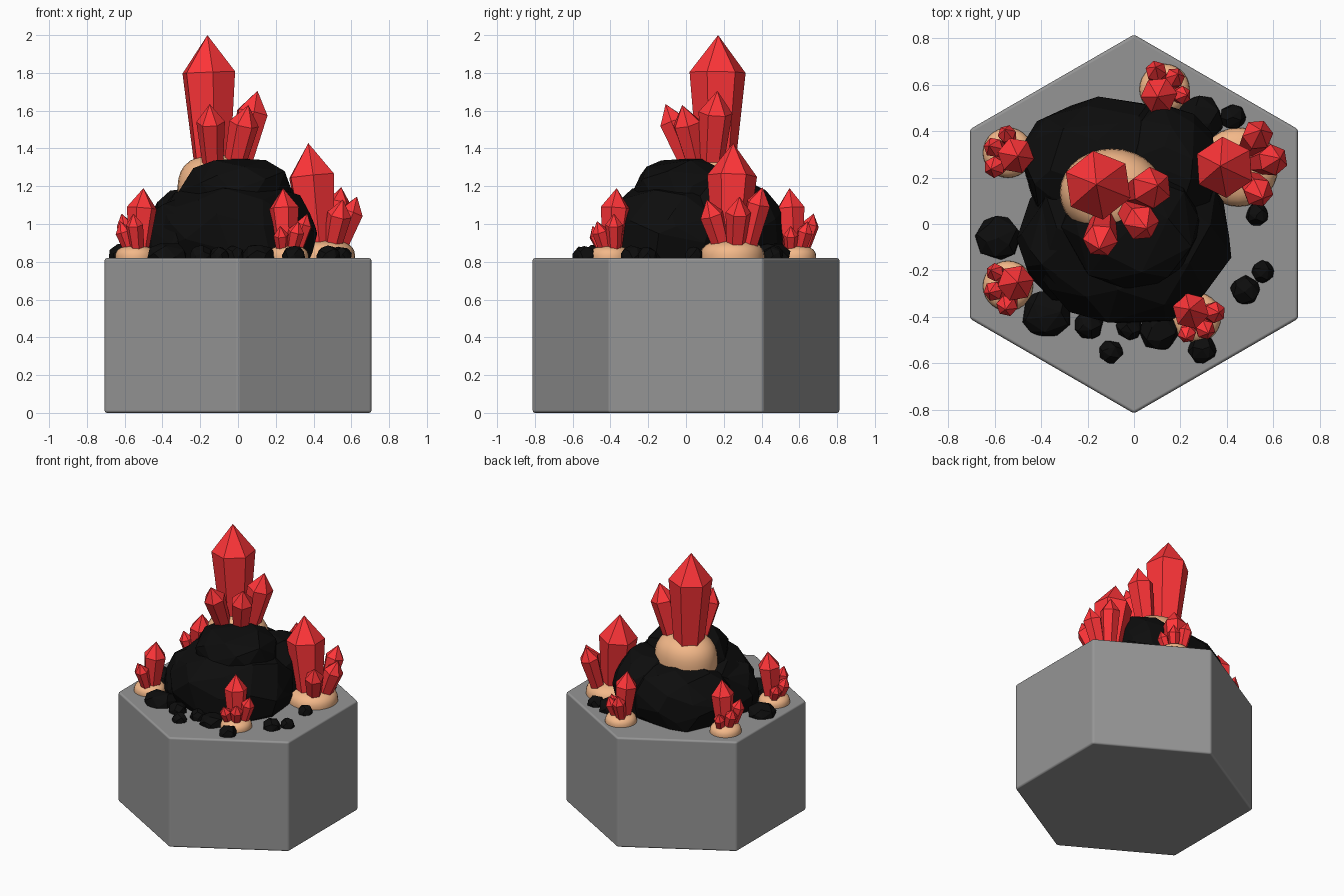
import bpy, bmesh, random
from math import sin, cos, pi, sqrt, radians
from mathutils import Vector

if "Cube" in bpy.data.objects:
    bpy.data.objects.remove(bpy.data.objects["Cube"])

random.seed(4)
TOP = 0.82


def material(name, rgb):
    m = bpy.data.materials.new(name)
    m.diffuse_color = (*rgb, 1)
    m.use_nodes = True
    m.node_tree.nodes["Principled BSDF"].inputs["Base Color"].default_value = m.diffuse_color
    return m


RED = material("red_crystal", (1.0, 0.035, 0.04))
BLACK = material("black_rock", (0.004, 0.004, 0.004))
TAN = material("tan_stone", (0.9, 0.48, 0.25))
GREY = material("grey_stone", (0.3, 0.3, 0.3))


def add(name, bm, mat, smooth=False):
    bmesh.ops.recalc_face_normals(bm, faces=bm.faces)
    for f in bm.faces:
        f.smooth = smooth
    me = bpy.data.meshes.new(name)
    bm.to_mesh(me)
    bm.free()
    ob = bpy.data.objects.new(name, me)
    bpy.context.collection.objects.link(ob)
    me.materials.append(mat)
    return ob


def superellipsoid(d, size, p):
    """Point in direction d on a body that is round in plan and boxy in profile."""
    k = (sqrt(d.x ** 2 + d.y ** 2) ** p + abs(d.z) ** p) ** (-1 / p)
    return Vector((d.x * size[0], d.y * size[1], d.z * size[2])) * k


def rock(name, center, size, n=46, p=2.5):
    """Faceted boulder: convex hull of jittered points on a rounded block."""
    bm = bmesh.new()
    turn = random.uniform(0, 6)
    for i in range(n):
        z = 1 - (2 * i + 1) / n
        a = i * 2.39996 + turn + random.uniform(-0.25, 0.25)
        z = max(-1, min(1, z + random.uniform(-0.06, 0.06)))
        r = sqrt(1 - z * z)
        co = superellipsoid(Vector((r * cos(a), r * sin(a), z)), size, p)
        bm.verts.new(Vector(center) + co * random.uniform(0.95, 1.03))
    bmesh.ops.convex_hull(bm, input=bm.verts)
    loose = [v for v in bm.verts if not v.link_faces]
    bmesh.ops.delete(bm, geom=loose, context='VERTS')
    # merge near-coplanar triangles into broad facets
    bmesh.ops.dissolve_limit(bm, angle_limit=radians(9), verts=bm.verts, edges=bm.edges)
    return add(name, bm, BLACK)


def dome(name, center, size, p=2.4):
    """Smooth rounded stone the crystals grow from."""
    bm = bmesh.new()
    bmesh.ops.create_uvsphere(bm, u_segments=28, v_segments=18, radius=1)
    for v in bm.verts:
        v.co = Vector(center) + superellipsoid(v.co.normalized(), size, p)
    return add(name, bm, TAN, True)


def crystal(name, base, tip, r, spin=0.2):
    """Six-sided shaft widening upwards, closed by a pyramid point."""
    base, tip = Vector(base), Vector(tip)
    axis = tip - base
    rot = axis.to_track_quat('Z', 'Y')
    h = axis.length
    bm = bmesh.new()

    def ring(rad, z):
        return [bm.verts.new(base + rot @ Vector((rad * cos(spin + i * pi / 3),
                rad * sin(spin + i * pi / 3), z))) for i in range(6)]
    low, high = ring(r * 0.66, 0), ring(r, h - 1.32 * r)
    apex = bm.verts.new(tip)
    bm.faces.new(low)
    for i in range(6):
        j = (i + 1) % 6
        bm.faces.new((low[i], low[j], high[j], high[i]))
        bm.faces.new((high[i], high[j], apex))
    return add(name, bm, RED)


# hexagonal pedestal with softened edges
bm = bmesh.new()
rings = [[bm.verts.new((0.816 * sin(i * pi / 3), 0.816 * cos(i * pi / 3), z))
          for i in range(6)] for z in (0, TOP)]
for r in rings:
    bm.faces.new(r)
for i in range(6):
    j = (i + 1) % 6
    bm.faces.new((rings[0][i], rings[0][j], rings[1][j], rings[1][i]))
pedestal = add("hexagonal_base", bm, GREY, True)
bev = pedestal.modifiers.new("soft_edges", 'BEVEL')
bev.width, bev.segments, bev.harden_normals = 0.014, 3, True

# rock mound
rock("mound_front", (-0.02, -0.03, 0.93), (0.45, 0.41, 0.29), 60)
rock("mound_left", (-0.27, -0.06, 0.90), (0.23, 0.28, 0.25), 50)
rock("mound_back", (-0.12, 0.24, 0.94), (0.38, 0.31, 0.27), 60)
rock("mound_back_right", (0.14, 0.23, 0.97), (0.24, 0.29, 0.27), 50)
rock("mound_top", (-0.01, -0.01, 1.14), (0.30, 0.275, 0.215), 46, 2.8)

# loose stones: x, y, radius
for i, (x, y, r) in enumerate([
        (-0.585, -0.06, 0.10), (-0.375, -0.385, 0.11), (-0.195, -0.435, 0.065),
        (-0.10, -0.55, 0.053), (-0.02, -0.44, 0.06), (0.11, -0.46, 0.09),
        (0.295, -0.54, 0.063), (0.48, -0.285, 0.065), (0.555, -0.205, 0.05),
        (0.53, 0.04, 0.05), (0.285, 0.45, 0.105), (0.425, 0.46, 0.058)]):
    rock(f"loose_stone_{i + 1}", (x, y, TOP + 0.005), (r, r, 0.035 + 0.4 * r), 24)

# summit cluster
dome("summit_stone", (-0.095, 0.135, 1.17), (0.225, 0.19, 0.195), 2.8)
for i, (b, t, r) in enumerate([
        ((-0.135, 0.16, 1.28), (-0.162, 0.17, 2.0), 0.150),
        ((0.00, 0.13, 1.26), (0.103, 0.166, 1.705), 0.090),
        ((-0.13, 0.04, 1.26), (-0.15, -0.108, 1.635), 0.076),
        ((-0.03, 0.07, 1.26), (0.055, -0.02, 1.63), 0.079)]):
    crystal(f"summit_crystal_{i + 1}", b, t, r, 0.5 + 0.3 * i)

# right side cluster
dome("right_cluster_stone", (0.45, 0.245, TOP), (0.17, 0.17, 0.095), 2.8)
for i, (b, t, r) in enumerate([
        ((0.43, 0.23, 0.84), (0.372, 0.25, 1.428), 0.132),
        ((0.49, 0.32, 0.84), (0.547, 0.405, 1.195), 0.068),
        ((0.52, 0.26, 0.84), (0.63, 0.283, 1.145), 0.068),
        ((0.49, 0.20, 0.84), (0.555, 0.11, 1.13), 0.066)]):
    crystal(f"right_cluster_crystal_{i + 1}", b, t, r, 0.4 + 0.3 * i)

# four small clusters: main crystal plus a fan of three (fan start angle)
for name, x, y, a0 in [("back", 0.108, 0.555, 0), ("left_back", -0.51, 0.295, 112),
                       ("left_front", -0.51, -0.255, 152), ("front", 0.245, -0.375, -100)]:
    mid = radians(a0 + 48)
    cx, cy = x + 0.035 * cos(mid), y + 0.035 * sin(mid)
    dome(f"{name}_cluster_stone", (cx, cy, TOP), (0.108, 0.108, 0.065), 2.8)
    crystal(f"{name}_cluster_crystal_1", (x + 0.02 * cos(mid), y + 0.02 * sin(mid), 0.84),
            (x - 0.01 * cos(mid), y - 0.01 * sin(mid), 1.19), 0.080, mid)
    for k, (da, z, r) in enumerate([(0, 0.99, 0.040), (48, 1.015, 0.044), (97, 1.055, 0.047)]):
        a = radians(a0 + da)
        crystal(f"{name}_cluster_crystal_{k + 2}",
                (x + 0.06 * cos(a), y + 0.06 * sin(a), 0.84),
                (x + 0.122 * cos(a), y + 0.122 * sin(a), z), r, a)
